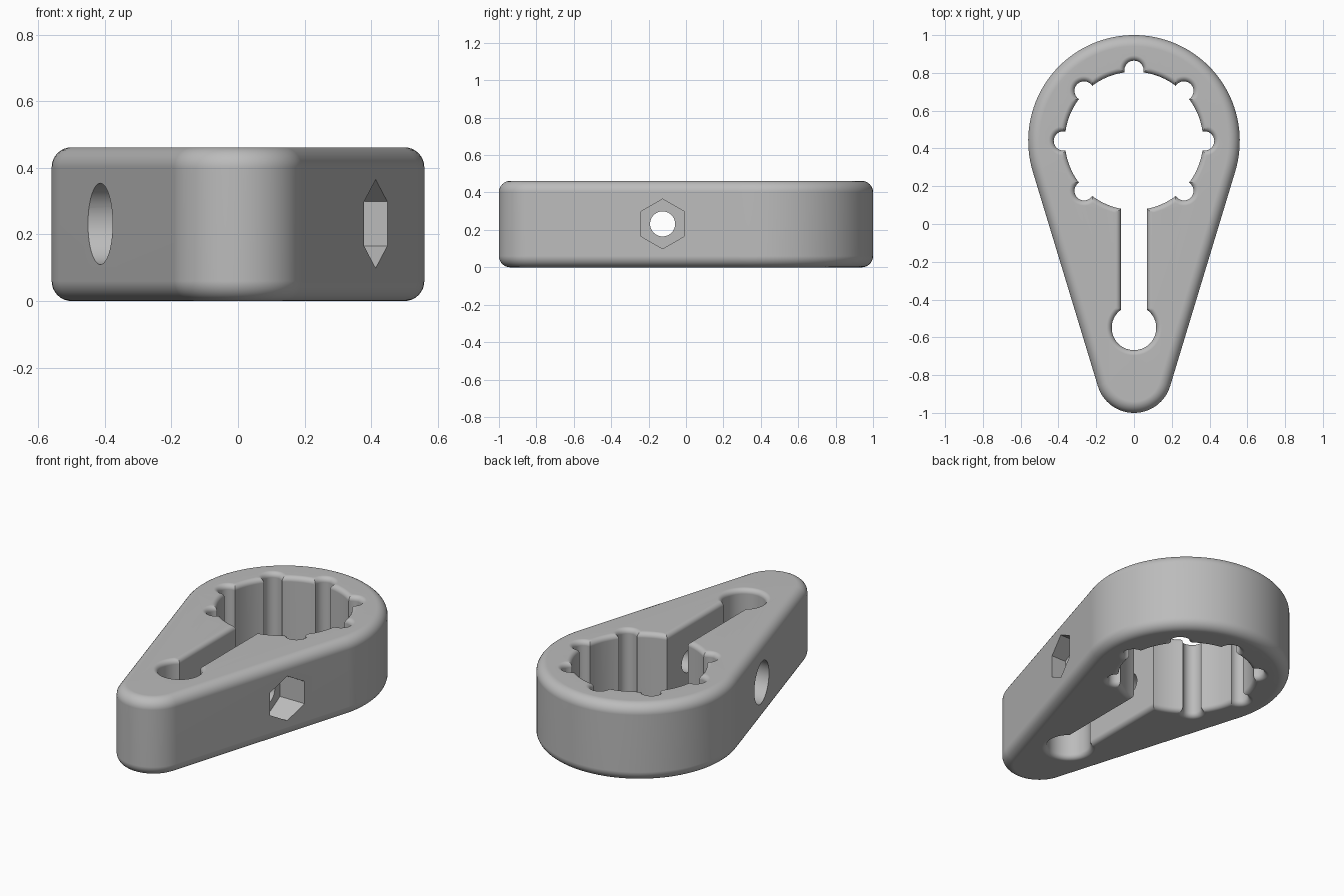
import bpy, bmesh
from math import pi, sin, cos, asin, acos, atan2, sqrt

default = bpy.data.objects.get("Cube")
if default:
    bpy.data.objects.remove(default)

HEIGHT = 0.462
RING_Y = 0.44       # centre of the large opening
BOLT_Y, BOLT_Z = -0.125, 0.232


def arc(cy, r, a0, a1, n, cx=0.0):
    return [(cx + r * cos(a0 + (a1 - a0) * i / n), cy + r * sin(a0 + (a1 - a0) * i / n))
            for i in range(n + 1)]


def outer_outline(d):
    """Teardrop outline: two circles joined by tangents, shrunk by d."""
    tilt = asin((0.56 - 0.2) / 1.24)
    return (arc(RING_Y, 0.56 - d, -tilt, pi + tilt, 72)
            + arc(-0.8, 0.2 - d, pi + tilt, 2 * pi - tilt, 32))


def opening_outline(d):
    """Notched round opening, slot and keyhole end, grown by d."""
    big, notch, slot, key, dist = 0.366 + d, 0.051 + d, 0.069 + d, 0.118 + d, 0.374
    a = asin(slot / big)
    phi = acos((dist**2 + big**2 - notch**2) / (2 * dist * big))
    psi = atan2(big * sin(phi), big * cos(phi) - dist)
    pts, start = [], -pi / 2 + a
    for k in range(7):
        t = (k - 1) * pi / 4
        pts += arc(RING_Y, big, start, t - phi, 10)[:-1]
        pts += arc(RING_Y + dist * sin(t), notch, t - psi, t + psi, 16, dist * cos(t))[:-1]
        start = t + phi
    pts += arc(RING_Y, big, start, 1.5 * pi - a, 10)
    b = asin(slot / key)
    pts += arc(-0.55, key, pi / 2 + b, 2.5 * pi - b, 40)
    return pts


def rounded_wall(bm, outline, radius, steps=8):
    """Skin an outline from bottom to top with rounded rims; return rim edges."""
    quarter = [(radius * (1 - sin(pi / 2 * i / steps)), radius * (1 - cos(pi / 2 * i / steps)))
               for i in range(steps + 1)]
    levels = quarter + [(d, HEIGHT - z) for d, z in reversed(quarter)]
    rings = [[bm.verts.new((x, y, z)) for x, y in outline(d)] for d, z in levels]
    n = len(rings[0])
    for lo, hi in zip(rings, rings[1:]):
        for i in range(n):
            j = (i + 1) % n
            bm.faces.new((lo[i], lo[j], hi[j], hi[i]))
    return [[bm.edges.get((r[i], r[(i + 1) % n])) for i in range(n)]
            for r in (rings[0], rings[-1])]


# Body with rounded outer and inner rims
bm = bmesh.new()
outer_rims = rounded_wall(bm, outer_outline, 0.06)
inner_rims = rounded_wall(bm, opening_outline, 0.028)
for rim_a, rim_b in zip(outer_rims, inner_rims):
    bmesh.ops.triangle_fill(bm, use_beauty=True, edges=rim_a + rim_b)
bmesh.ops.recalc_face_normals(bm, faces=bm.faces)
mesh = bpy.data.meshes.new("clamp_body")
bm.to_mesh(mesh)
bm.free()
body = bpy.data.objects.new("clamp_body", mesh)
bpy.context.collection.objects.link(body)


def cut_along_x(name, sides, radius, x0, x1):
    """Cut a prism with a corner pointing up out of the body."""
    bpy.ops.mesh.primitive_cylinder_add(
        vertices=sides, radius=radius, depth=x1 - x0,
        location=((x0 + x1) / 2, BOLT_Y, BOLT_Z), rotation=(pi / 2, 0, pi / 2))
    cutter = bpy.context.object
    cutter.name = name
    cutter.hide_render = True
    mod = body.modifiers.new(name, 'BOOLEAN')
    mod.operation, mod.solver, mod.object = 'DIFFERENCE', 'EXACT', cutter
    bpy.context.view_layer.objects.active = body
    bpy.ops.object.modifier_apply(modifier=mod.name)
    bpy.data.objects.remove(cutter)


# Bolt hole, nut pocket on the left, bolt head pocket on the right
cut_along_x("bolt_hole", 48, 0.067, -0.7, 0.7)
cut_along_x("nut_pocket", 6, 0.133, 0.285, 0.7)
cut_along_x("head_pocket", 64, 0.122, -0.7, -0.285)

# Plain grey material
grey = bpy.data.materials.new("plain_grey")
grey.use_nodes = True
colour = (0.5, 0.5, 0.5, 1.0)
grey.diffuse_color = colour
grey.node_tree.nodes["Principled BSDF"].inputs["Base Color"].default_value = colour
body.data.materials.clear()
body.data.materials.append(grey)

# Smooth shading with sharp edges kept
bpy.ops.object.select_all(action='DESELECT')
body.select_set(True)
bpy.context.view_layer.objects.active = body
bpy.ops.object.shade_smooth_by_angle(angle=pi / 6)
weighted = body.modifiers.new("weighted_normals", 'WEIGHTED_NORMAL')
weighted.keep_sharp = True
